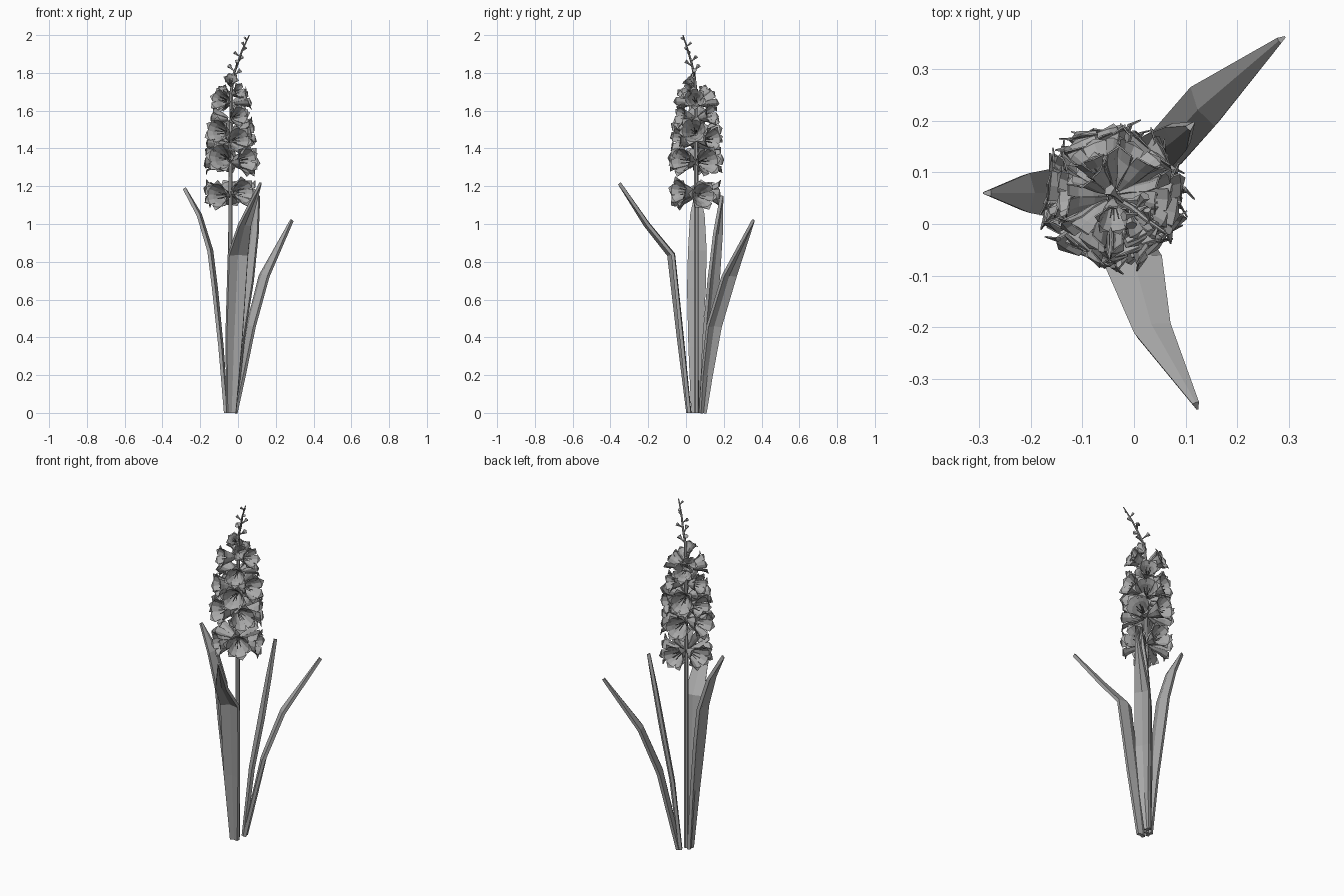
import bpy, bmesh, math, random
from mathutils import Vector, Matrix

random.seed(4)
cube = bpy.data.objects.get("Cube")
if cube:
    bpy.data.objects.remove(cube)

grey = bpy.data.materials.new("soft_grey")
grey.use_nodes = True
COLOUR = (0.4, 0.4, 0.4, 1)
grey.diffuse_color = COLOUR
grey.node_tree.nodes["Principled BSDF"].inputs["Base Color"].default_value = COLOUR


def add_object(name, bm):
    bmesh.ops.recalc_face_normals(bm, faces=bm.faces)
    mesh = bpy.data.meshes.new(name)
    bm.to_mesh(mesh)
    bm.free()
    mesh.materials.append(grey)
    obj = bpy.data.objects.new(name, mesh)
    bpy.context.collection.objects.link(obj)
    return obj


def tube(bm, points, radii, sides=6):
    """Sweep a polygon along a path, closing both ends."""
    pts = [Vector(p) for p in points]
    rings = []
    for i, p in enumerate(pts):
        t = (pts[min(i + 1, len(pts) - 1)] - pts[max(i - 1, 0)]).normalized()
        u = t.cross(Vector((0.3, 1, 0.1))).normalized()
        v = t.cross(u)
        rings.append([bm.verts.new(p + radii[i] * (u * math.cos(a) + v * math.sin(a)))
                      for a in (k * math.tau / sides for k in range(sides))])
    for a, b in zip(rings, rings[1:]):
        for k in range(sides):
            j = (k + 1) % sides
            bm.faces.new((a[k], a[j], b[j], b[k]))
    bm.faces.new(rings[0])
    bm.faces.new(rings[-1])


def leaf(name, points, widths, side_low, side_high, fold=0.3, thick=0.018):
    """Creased blade that twists from one side direction to another."""
    bm = bmesh.new()
    pts = [Vector(p) for p in points]
    rows = []
    for i, p in enumerate(pts):
        t = (pts[min(i + 1, len(pts) - 1)] - pts[max(i - 1, 0)]).normalized()
        side = Vector(side_low).lerp(Vector(side_high), i / (len(pts) - 1)).normalized()
        out = side.cross(t).normalized()
        w = widths[i]
        rows.append([bm.verts.new(p + side * (w * s) + out * (fold * w * abs(s)))
                     for s in (-1, 0, 1)])
    for a, b in zip(rows, rows[1:]):
        for k in range(2):
            bm.faces.new((a[k], a[k + 1], b[k + 1], b[k]))
    obj = add_object(name, bm)
    solid = obj.modifiers.new("thickness", "SOLIDIFY")
    solid.thickness = thick
    solid.offset = 0


# Flower stalk and the bending tip above the blossoms
AXIS = Vector((-0.04, 0.055, 0))
stalk = [AXIS, AXIS + Vector((0, 0, 1.1)), (-0.035, 0.052, 1.7), (-0.028, 0.045, 1.78),
         (-0.002, 0.03, 1.85), (0.022, 0.01, 1.92), (0.06, -0.016, 2.0)]
bm = bmesh.new()
tube(bm, stalk, [0.013, 0.012, 0.009, 0.007, 0.006, 0.005, 0.003])
add_object("stalk", bm)

# Closed buds alternating along the tip
bm = bmesh.new()
for i in range(8):
    f = i / 8 * 3
    k = int(f)
    p = Vector(stalk[3 + k]).lerp(Vector(stalk[4 + k]), f - k)
    a = i * 2.4
    d = Vector((math.cos(a), math.sin(a), 0.8)).normalized()
    size = 0.055 - 0.004 * i
    tube(bm, [p, p + d * size * 0.6, p + d * size], [0.002, 0.005, 0.014 - 0.001 * i], 5)
add_object("tip_buds", bm)

# Four sword-shaped leaves
leaf("back_left_leaf",
     [(-0.02, 0.09, 0), (0.015, 0.11, 0.2), (0.058, 0.145, 0.46), (0.13, 0.225, 0.73), (0.286, 0.358, 1.02)],
     [0.018, 0.03, 0.042, 0.042, 0.004], (-0.3, 1, 0), (-0.6, 0.8, 0))
leaf("right_leaf",
     [(-0.06, 0.05, 0), (-0.085, 0.05, 0.35), (-0.115, 0.055, 0.66), (-0.14, 0.06, 0.86),
      (-0.2, 0.06, 1.05), (-0.284, 0.06, 1.19)],
     [0.02, 0.035, 0.047, 0.047, 0.036, 0.004], (0, -1, 0), (0, -1, 0))
leaf("front_leaf",
     [(-0.035, 0.02, 0), (-0.022, -0.02, 0.4), (-0.002, -0.066, 0.84), (0.035, -0.2, 1.0), (0.121, -0.352, 1.215)],
     [0.024, 0.044, 0.053, 0.034, 0.004], (1, 0.15, 0), (1, 0.3, 0))
leaf("inner_leaf",
     [(-0.025, 0.085, 0), (0.005, 0.11, 0.4), (0.045, 0.14, 0.7), (0.08, 0.165, 0.95), (0.11, 0.19, 1.15)],
     [0.016, 0.03, 0.038, 0.028, 0.004], (-1, 1, 0), (-1, 1, 0))


def add_flower(bm, place, petals=6):
    """Deep bell of separate pointed petals with stamens inside."""
    start = len(bm.verts)
    # rows: radius, height, half-angle of the petal
    rows = [(0.010, 0.0, 0.53), (0.030, 0.035, 0.53), (0.045, 0.075, 0.56), (0.062, 0.103, 0.46)]
    for n in range(petals):
        a0 = n * math.tau / petals + random.uniform(-0.05, 0.05)
        flare = random.uniform(0.94, 1.08)
        lift = 0.004 * (n % 2)
        grid = []
        for r, h, half in rows:
            grid.append([bm.verts.new((r * flare * math.cos(a0 + s * half),
                                       r * flare * math.sin(a0 + s * half),
                                       h + lift))
                         for s in (-1, 0, 1)])
        tip = bm.verts.new((0.08 * flare * math.cos(a0), 0.08 * flare * math.sin(a0), 0.108 + lift))
        for a, b in zip(grid, grid[1:]):
            for k in range(2):
                bm.faces.new((a[k], a[k + 1], b[k + 1], b[k]))
        for k in range(2):
            bm.faces.new((grid[-1][k], grid[-1][k + 1], tip))
    for n in range(5):
        a = n * math.tau / 5
        d = Vector((math.cos(a), math.sin(a), 0))
        tube(bm, [d * 0.003 + Vector((0, 0, 0.01)), d * 0.018 + Vector((0, 0, 0.09))], [0.002, 0.003], 3)
    bm.verts.ensure_lookup_table()
    bmesh.ops.transform(bm, matrix=place, verts=bm.verts[start:])


# Whorls of blossoms: height, count, size, upward tilt, first angle
whorls = [(1.16, 5, 1.0, 0.0, -2.2), (1.335, 5, 1.05, 0.1, -2.0),
          (1.435, 3, 0.95, 0.1, -1.2), (1.48, 3, 0.98, 0.15, -2.24),
          (1.56, 3, 0.8, 0.15, -1.1), (1.635, 3, 0.8, 0.25, -2.2),
          (1.67, 2, 0.6, 0.4, -0.8), (1.715, 1, 0.5, 0.8, -1.5)]
for level, (z, count, size, tilt, first) in enumerate(whorls):
    bm = bmesh.new()
    for n in range(count):
        a = first + n * math.tau / count
        t = tilt + random.uniform(-0.06, 0.06)
        d = Vector((math.cos(a) * math.cos(t), math.sin(a) * math.cos(t), math.sin(t)))
        origin = AXIS + Vector((0, 0, z + random.uniform(-0.01, 0.01))) + d * 0.014
        turn = d.to_track_quat('Z', 'Y').to_matrix().to_4x4()
        spin = Matrix.Rotation(random.uniform(0, 1), 4, 'Z')
        add_flower(bm, Matrix.Translation(origin) @ turn @ spin @ Matrix.Scale(size, 4))
    obj = add_object("blossom_whorl_%d" % (level + 1), bm)
    solid = obj.modifiers.new("petal_thickness", "SOLIDIFY")
    solid.thickness = 0.003
